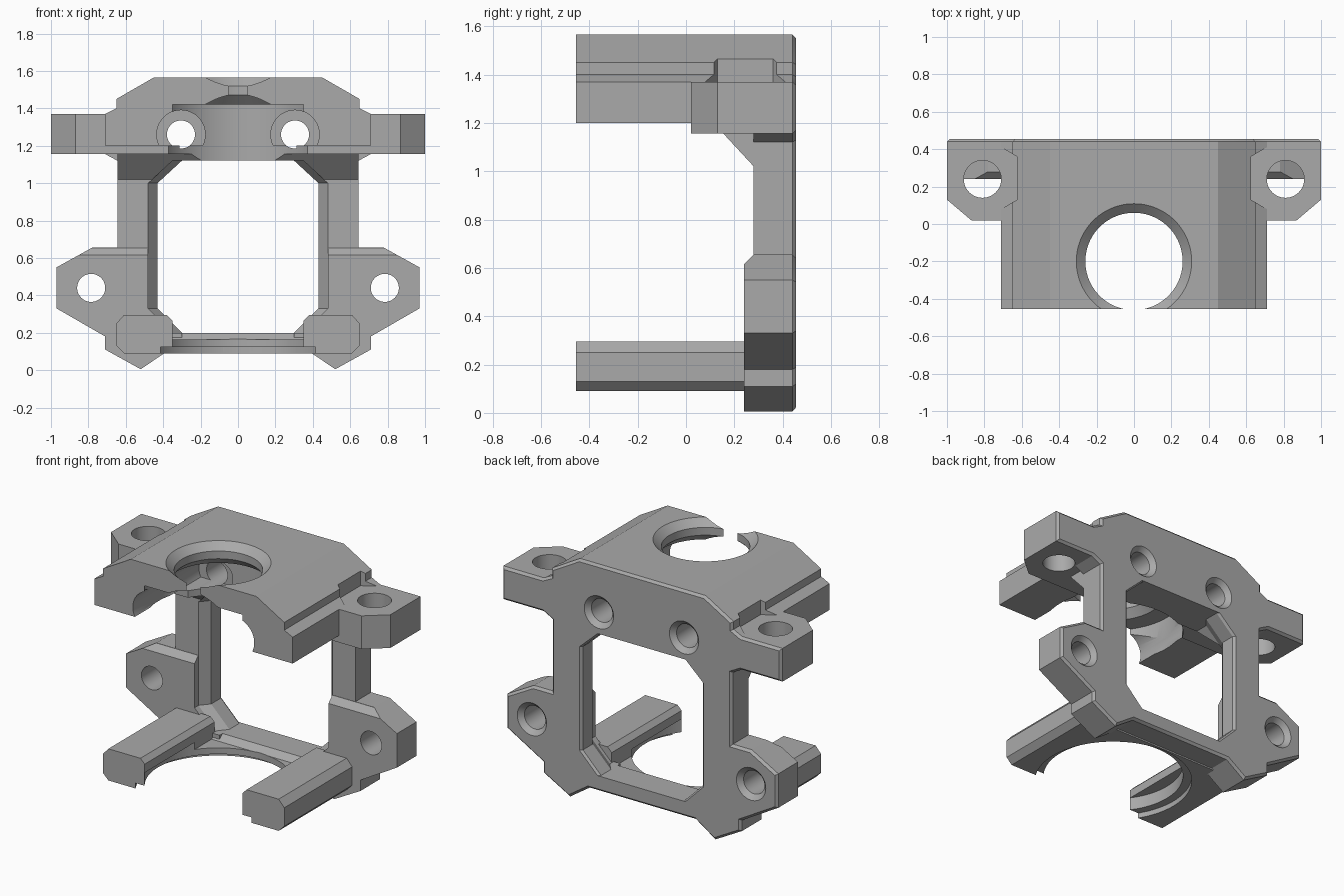
import bpy, bmesh, math

cube = bpy.data.objects.get("Cube")
if cube:
    bpy.data.objects.remove(cube, do_unlink=True)

GREY = (0.4, 0.4, 0.4, 1)
mat = bpy.data.materials.new("mid grey")
mat.use_nodes = True
mat.diffuse_color = GREY
mat.node_tree.nodes["Principled BSDF"].inputs["Base Color"].default_value = GREY


def loft(name, rings, rear_bevel=0):
    """Closed solid through rings of equally many points."""
    bm = bmesh.new()
    vs = [[bm.verts.new(p) for p in ring] for ring in rings]
    n = len(rings[0])
    for a, b in zip(vs, vs[1:]):
        for i in range(n):
            j = (i + 1) % n
            bm.faces.new((a[i], a[j], b[j], b[i]))
    bm.faces.new(vs[0])
    bm.faces.new(vs[-1])
    bmesh.ops.recalc_face_normals(bm, faces=bm.faces)
    if rear_bevel:
        back = max(v.co.y for v in bm.verts) - 0.001
        edges = [e for e in bm.edges if all(v.co.y > back for v in e.verts)]
        bmesh.ops.bevel(bm, geom=edges, offset=rear_bevel, segments=1, affect='EDGES')
    mesh = bpy.data.meshes.new(name)
    bm.to_mesh(mesh)
    bm.free()
    mesh.materials.append(mat)
    ob = bpy.data.objects.new(name, mesh)
    bpy.context.collection.objects.link(ob)
    return ob


def extrude(name, pts, axis, a, b, rear_bevel=0):
    """Extrude a 2D outline along one axis from a to b."""
    place = {'x': lambda p, t: (t, p[0], p[1]),
             'y': lambda p, t: (p[0], t, p[1]),
             'z': lambda p, t: (p[0], p[1], t)}[axis]
    return loft(name, [[place(p, t) for p in pts] for t in (a, b)], rear_bevel)


def circle(u, v, r, n=48):
    return [(u + r * math.cos(i * math.tau / n), v + r * math.sin(i * math.tau / n))
            for i in range(n)]


def turned(name, profile, place, u, v, n=48):
    """Stepped round solid: profile holds (radius, position) pairs."""
    return loft(name, [[place(p, t) for p in circle(u, v, r, n)] for r, t in profile])


def flip(pts, s):
    return [(s * x, z) for x, z in pts]


def both(pts):
    return pts + [(-x, z) for x, z in reversed(pts)]


SIDES = ((1, "left"), (-1, "right"))
along_y = lambda p, t: (p[0], t, p[1])
along_z = lambda p, t: (p[0], p[1], t)

# Outlines of the rear frame, its lower lugs and the top block
lug_edge = [(0.38, 0.1), (0.52, 0.005), (0.71, 0.11), (0.71, 0.18),
            (0.97, 0.33), (0.97, 0.55), (0.78, 0.655)]
shoulder = [(0.71, 1.37), (0.65, 1.4), (0.65, 1.45), (0.45, 1.565)]
frame_edge = lug_edge + [(0.645, 0.655), (0.645, 1.12), (0.71, 1.155),
                         (1, 1.155), (1, 1.37)] + shoulder

# Solid parts
parts = {}
parts["back_frame"] = extrude("back_frame", both(frame_edge), 'y', 0.28, 0.455, 0.015)
parts["top_block"] = extrude("top_block", both([(0.71, 1.2)] + shoulder), 'y', -0.455, 0.4)
parts["top_beam"] = extrude("top_beam", both([(0.71, 1.155), (0.71, 1.2)]), 'y', 0.02, 0.4)
parts["top_gusset"] = extrude("top_gusset", [(0.155, 1.155), (0.28, 1.02), (0.3, 1.02), (0.3, 1.156)],
                              'x', -0.645, 0.645)
parts["base_bar"] = extrude("base_bar", [(0.02, 0.09), (0.3, 0.09), (0.3, 0.2), (0.27, 0.2),
                                         (0.23, 0.165), (0.02, 0.165)], 'x', -0.45, 0.45)
for s, side in SIDES:
    lug = [(0.3, 0.1)] + lug_edge + [(0.4, 0.655), (0.4, 0.3), (0.3, 0.2)]
    ear = [(0.6, 0.02), (0.87, 0.02), (1, 0.13), (1, 0.3), (0.6, 0.3)]
    arm = [(0.35, 0.09), (0.61, 0.09), (0.65, 0.13), (0.65, 0.25),
           (0.61, 0.295), (0.38, 0.295), (0.35, 0.265)]
    for name, pts, axis, a, b in (("lug", lug, 'y', 0.24, 0.3), ("ear", ear, 'z', 1.155, 1.37),
                                  ("arm", arm, 'y', -0.455, 0.26)):
        parts[f"{side}_{name}"] = extrude(f"{side}_{name}", flip(pts, s), axis, a, b)


# Frame opening with chamfered front and rear rims
def opening_ring(w, y):
    return [(x, y, z) for x, z in both([(w - 0.13, 0.2), (w, 0.33), (w, 1.0), (w - 0.13, 1.12)])]


opening = loft("opening_cutter", [opening_ring(w, y) for w, y in
               ((0.48, 0), (0.48, 0.28), (0.43, 0.34), (0.43, 0.44), (0.46, 0.47))])

# Round stepped bores through the top block and between the arms
cutters = [
    opening,
    turned("top_bore_cutter", [(0.433, 1.0), (0.433, 1.42), (0.31, 1.42), (0.26, 1.47),
                               (0.26, 1.52), (0.33, 1.585)], along_z, 0, -0.2, 96),
    turned("base_bore_cutter", [(0.487, 0), (0.487, 0.125), (0.433, 0.125), (0.433, 0.21)],
           along_z, 0, -0.2, 96),
]
skip = {("left_arm", opening), ("right_arm", opening)}

# Screw holes, counterbores, ear notches and lug top slopes
for s, side in SIDES:
    for x, z in ((0.305, 1.26), (0.785, 0.44)):
        cutters.append(turned("screw_cutter", [(0.075, 0.1), (0.075, 0.425), (0.115, 0.465)],
                              along_y, s * x, z))
    recess = extrude("recess_cutter", circle(s * 0.305, 1.26, 0.13), 'y', -0.5, 0.22)
    skip.add(("top_beam", recess))
    skip.add(("top_gusset", recess))
    notch = [(0.75, 0.06), (0.71, 0.08), (0.625, 0.13), (0.625, 0.36), (0.71, 0.41), (0.75, 0.43)]
    cutters += [
        recess,
        extrude("ear_hole_cutter", circle(s * 0.81, 0.24, 0.1), 'z', 1.1, 1.4),
        extrude("notch_cutter", flip(notch, s), 'z', 1.37, 1.6),
        extrude("slope_cutter", [(0.2, 0.575), (0.279, 0.654), (0.279, 0.7), (0.2, 0.7)],
                'x', s * 0.3, s * 1.1),
    ]

# Carve each part, then bake the result
for name, ob in parts.items():
    for c in cutters:
        c.hide_render = True
        if (name, c) in skip:
            continue
        mod = ob.modifiers.new("cut", 'BOOLEAN')
        mod.operation = 'DIFFERENCE'
        mod.solver = 'EXACT'
        mod.object = c
bpy.context.view_layer.update()
graph = bpy.context.evaluated_depsgraph_get()
baked = {n: bpy.data.meshes.new_from_object(ob.evaluated_get(graph)) for n, ob in parts.items()}
for name, ob in parts.items():
    ob.modifiers.clear()
    ob.data = baked[name]
for c in cutters:
    bpy.data.objects.remove(c, do_unlink=True)

# Smooth the bores, keep the edges sharp
bpy.ops.object.select_all(action='DESELECT')
for ob in parts.values():
    ob.select_set(True)
    bpy.context.view_layer.objects.active = ob
bpy.ops.object.shade_smooth_by_angle(angle=math.radians(25))
